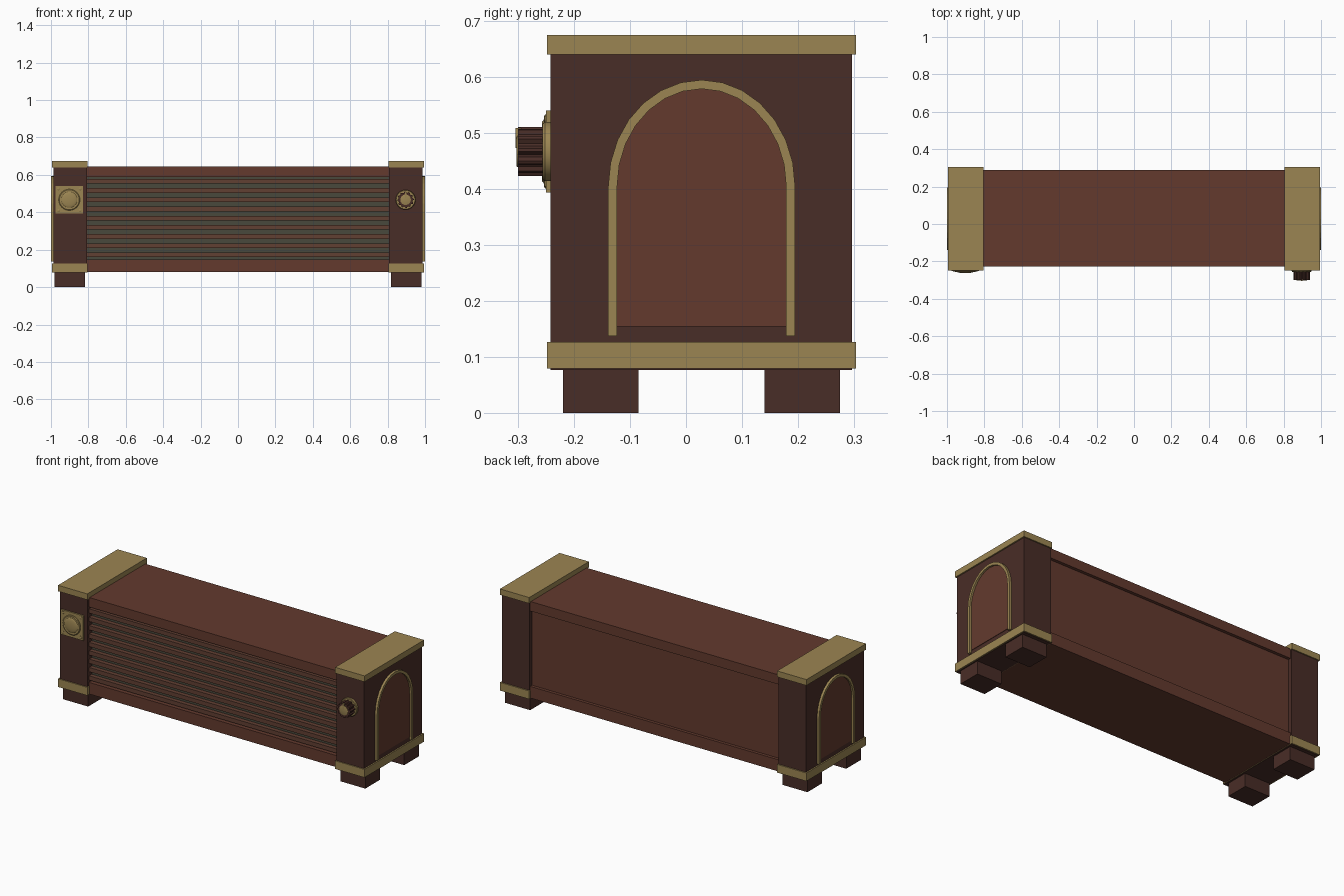
import bpy, bmesh
from math import pi, cos, sin
from mathutils import Matrix, Vector

if "Cube" in bpy.data.objects:
    bpy.data.objects.remove(bpy.data.objects["Cube"])


def material(name, rgb):
    m = bpy.data.materials.new(name)
    m.diffuse_color = (*rgb, 1)
    m.use_nodes = True
    m.node_tree.nodes["Principled BSDF"].inputs["Base Color"].default_value = m.diffuse_color
    return m


BRASS = material("brass", (0.33, 0.235, 0.085))
DARK = material("dark_wood", (0.066, 0.026, 0.02))
WOOD = material("red_wood", (0.125, 0.042, 0.027))
SLAT = material("slat_wood", (0.12, 0.05, 0.032))
CLOTH = material("grille_cloth", (0.065, 0.065, 0.045))


def finish(name, bm, mat):
    bmesh.ops.recalc_face_normals(bm, faces=bm.faces)
    me = bpy.data.meshes.new(name)
    bm.to_mesh(me)
    bm.free()
    me.materials.append(mat)
    ob = bpy.data.objects.new(name, me)
    bpy.context.collection.objects.link(ob)
    return ob


def box(name, x, y, z, mat):
    bm = bmesh.new()
    size = Matrix.Diagonal((x[1] - x[0], y[1] - y[0], z[1] - z[0], 1))
    mid = Vector((sum(x) / 2, sum(y) / 2, sum(z) / 2))
    bmesh.ops.create_cube(bm, size=1, matrix=Matrix.Translation(mid) @ size)
    return finish(name, bm, mat)


def prism(name, outline, offset, mat):
    bm = bmesh.new()
    face = bm.faces.new([bm.verts.new(p) for p in outline])
    ext = bmesh.ops.extrude_face_region(bm, geom=[face], use_keep_orig=True)
    verts = [v for v in ext["geom"] if isinstance(v, bmesh.types.BMVert)]
    bmesh.ops.translate(bm, verts=verts, vec=offset)
    return finish(name, bm, mat)


def smooth(ob):
    bpy.ops.object.select_all(action='DESELECT')
    ob.select_set(True)
    bpy.context.view_layer.objects.active = ob
    bpy.ops.object.shade_smooth_by_angle()


def lathe(name, cx, cz, profile, mat, n=32):
    # profile of (radius, y) points turned about a front-facing axis
    bm = bmesh.new()
    rings = [[bm.verts.new((cx + r * cos(2 * pi * i / n), y, cz + r * sin(2 * pi * i / n)))
              for i in range(n)] for r, y in profile]
    for a, b in zip(rings, rings[1:]):
        for i in range(n):
            j = (i + 1) % n
            bm.faces.new((a[i], a[j], b[j], b[i]))
    bm.faces.new(rings[0])
    bm.faces.new(rings[-1])
    ob = finish(name, bm, mat)
    smooth(ob)
    return ob


def arch(half, foot, spring, top, x):
    n = 14
    pts = [(x, 0.028 + half * cos(pi * i / n), spring + (top - spring) * sin(pi * i / n))
           for i in range(n + 1)]
    return [(x, 0.028 + half, foot)] + pts + [(x, 0.028 - half, foot)]


# central cabinet: core, top and bottom boards
W = (-0.81, 0.81)
box("cabinet_core", W, (-0.19, 0.272), (0.09, 0.63), WOOD)
box("top_board", W, (-0.228, 0.29), (0.59, 0.646), WOOD)
box("bottom_board", W, (-0.228, 0.29), (0.08, 0.148), WOOD)

# front grille
box("grille_cloth", W, (-0.2, -0.185), (0.14, 0.6), CLOTH)
for i in range(9):
    z = 0.148 + (i + 0.5) * 0.442 / 9
    box(f"grille_slat_{i}", W, (-0.225, -0.195), (z - 0.0125, z + 0.0125), SLAT)

# end posts, caps, feet and arched side panels
for side, s in (("left", -1), ("right", 1)):
    def span(a, b):
        return tuple(sorted((s * a, s * b)))
    box(f"{side}_post", span(0.808, 0.986), (-0.242, 0.297), (0.077, 0.65), DARK)
    box(f"{side}_top_cap", span(0.804, 0.994), (-0.248, 0.304), (0.64, 0.675), BRASS)
    # brass band around the post, leaving the wooden underside visible
    box(f"{side}_base_band", span(0.804, 0.994), (-0.248, 0.304), (0.079, 0.127), BRASS)
    for end, y in (("front", (-0.22, -0.085)), ("back", (0.14, 0.275))):
        box(f"{side}_{end}_foot", span(0.818, 0.98), y, (0, 0.08), DARK)
    outer = arch(0.167, 0.137, 0.405, 0.595, s * 0.984)
    inner = arch(0.151, 0.137, 0.405, 0.579, s * 0.984)
    bm = bmesh.new()
    loops = [[bm.verts.new((x + d * s, y, z)) for x, y, z in pts]
             for pts, d in ((outer, 0), (outer, 0.016), (inner, 0.016), (inner, 0))]
    for k in range(4):
        a, b = loops[k], loops[(k + 1) % 4]
        for i in range(len(a) - 1):
            bm.faces.new((a[i], a[i + 1], b[i + 1], b[i]))
    for i in (0, -1):
        bm.faces.new([lp[i] for lp in loops])
    finish(f"{side}_arch_trim", bm, BRASS)
    prism(f"{side}_arch_panel", arch(0.152, 0.154, 0.405, 0.58, s * 0.98),
          (s * 0.009, 0, 0), WOOD)

# indicator lamp plate on the left post
LX, KX, CZ = -0.902, 0.896, 0.467
box("lamp_plate", (LX - 0.073, LX + 0.073), (-0.25, -0.24), (CZ - 0.073, CZ + 0.073), BRASS)
lathe("lamp_ring", LX, CZ, [(0.057, -0.249), (0.057, -0.254), (0.053, -0.257), (0.044, -0.257)], BRASS)
lathe("lamp_dome", LX, CZ, [(0.044 * cos(a), -0.255 - 0.008 * sin(a))
                            for a in (0, 0.3, 0.6, 0.9, 1.2, 1.45)], BRASS)
for sx in (-1, 1):
    for sz in (-1, 1):
        lathe("plate_screw", LX + sx * 0.058, CZ + sz * 0.058,
              [(0.008, -0.249), (0.008, -0.252), (0.004, -0.254)], BRASS, 12)

# control knob on the right post
lathe("knob_ring", KX, CZ, [(0.053, -0.24), (0.053, -0.252), (0.05, -0.256), (0.04, -0.256)], BRASS)
flutes = []
for i in range(48):
    r = 0.044 if i % 4 < 2 else 0.038
    flutes.append((KX + r * cos(2 * pi * i / 48), -0.25, CZ + r * sin(2 * pi * i / 48)))
prism("knob_body", flutes, (0, -0.05, 0), DARK)
lathe("knob_face", KX, CZ, [(0.028, -0.298), (0.028, -0.302), (0.025, -0.303)], BRASS)
box("knob_pointer", (KX - 0.004, KX + 0.004), (-0.305, -0.295), (CZ + 0.006, CZ + 0.042), BRASS)
